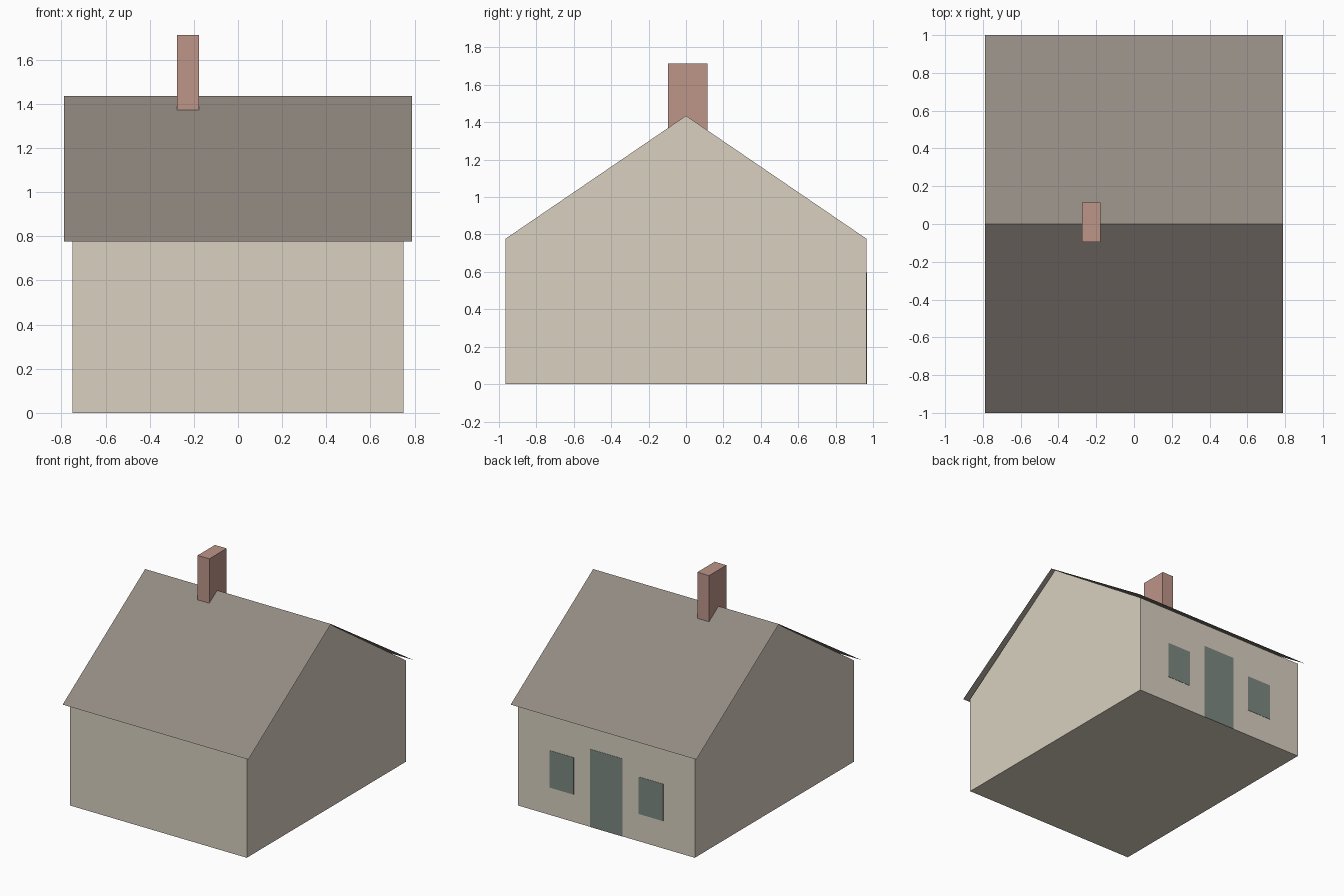
import bpy
import bmesh

cube = bpy.data.objects.get("Cube")
if cube:
    bpy.data.objects.remove(cube, do_unlink=True)


def material(name, rgb):
    mat = bpy.data.materials.new(name)
    mat.use_nodes = True
    colour = (*rgb, 1.0)
    mat.diffuse_color = colour
    mat.node_tree.nodes["Principled BSDF"].inputs["Base Color"].default_value = colour
    return mat


WALL = material("cream_wall", (0.69, 0.63, 0.53))
ROOF = material("grey_brown_roof", (0.29, 0.255, 0.225))
BRICK = material("dusty_brick", (0.51, 0.30, 0.25))
OPENING = material("grey_green_opening", (0.205, 0.25, 0.22))

HALF_X, HALF_Y = 0.75, 0.965
EAVE_Z, RIDGE_Z = 0.777, 1.435
ROOF_X, ROOF_Y = 0.788, 1.0


def finish(name, bm, mat):
    mesh = bpy.data.meshes.new(name)
    bm.to_mesh(mesh)
    bm.free()
    mesh.materials.append(mat)
    obj = bpy.data.objects.new(name, mesh)
    bpy.context.collection.objects.link(obj)
    return obj


def box(name, low, high, mat):
    bm = bmesh.new()
    bmesh.ops.create_cube(bm, size=1)
    for v in bm.verts:
        v.co = [high[i] if v.co[i] > 0 else low[i] for i in range(3)]
    return finish(name, bm, mat)


def sweep(bm, profile, half):
    """Extrude a (y, z) profile along x; return its two end rows."""
    ends = [[bm.verts.new((x, y, z)) for y, z in profile] for x in (-half, half)]
    for i in range(len(profile) - 1):
        bm.faces.new((ends[0][i], ends[0][i + 1], ends[1][i + 1], ends[1][i]))
    return ends


# Walls, floor and gable ends, open beneath the roof
bm = bmesh.new()
ends = sweep(bm, [(-HALF_Y, EAVE_Z), (-HALF_Y, 0), (HALF_Y, 0), (HALF_Y, EAVE_Z)], HALF_X)
for row, x in zip(ends, (-HALF_X, HALF_X)):
    bm.faces.new(row + [bm.verts.new((x, 0, RIDGE_Z))])
bmesh.ops.recalc_face_normals(bm, faces=bm.faces)
finish("house_walls", bm, WALL)

# Thin roof sheet with overhanging eaves and verges
bm = bmesh.new()
sweep(bm, [(ROOF_Y, EAVE_Z), (0, RIDGE_Z), (-ROOF_Y, EAVE_Z)], ROOF_X)
for face in bm.faces:
    face.normal_update()
    if face.normal.z < 0:
        face.normal_flip()
finish("roof", bm, ROOF)

# Chimney through the ridge
box("chimney", (-0.276, -0.095, 1.32), (-0.177, 0.115, 1.713), BRICK)

# Door and matching windows on the back wall
plate = (HALF_Y - 0.002, HALF_Y + 0.002)
box("back_door", (-0.138, plate[0], 0), (0.138, plate[1], 0.597), OPENING)
for side, near, far in (("left", 0.276, 0.483), ("right", -0.483, -0.276)):
    box(side + "_window", (near, plate[0], 0.21), (far, plate[1], 0.495), OPENING)
